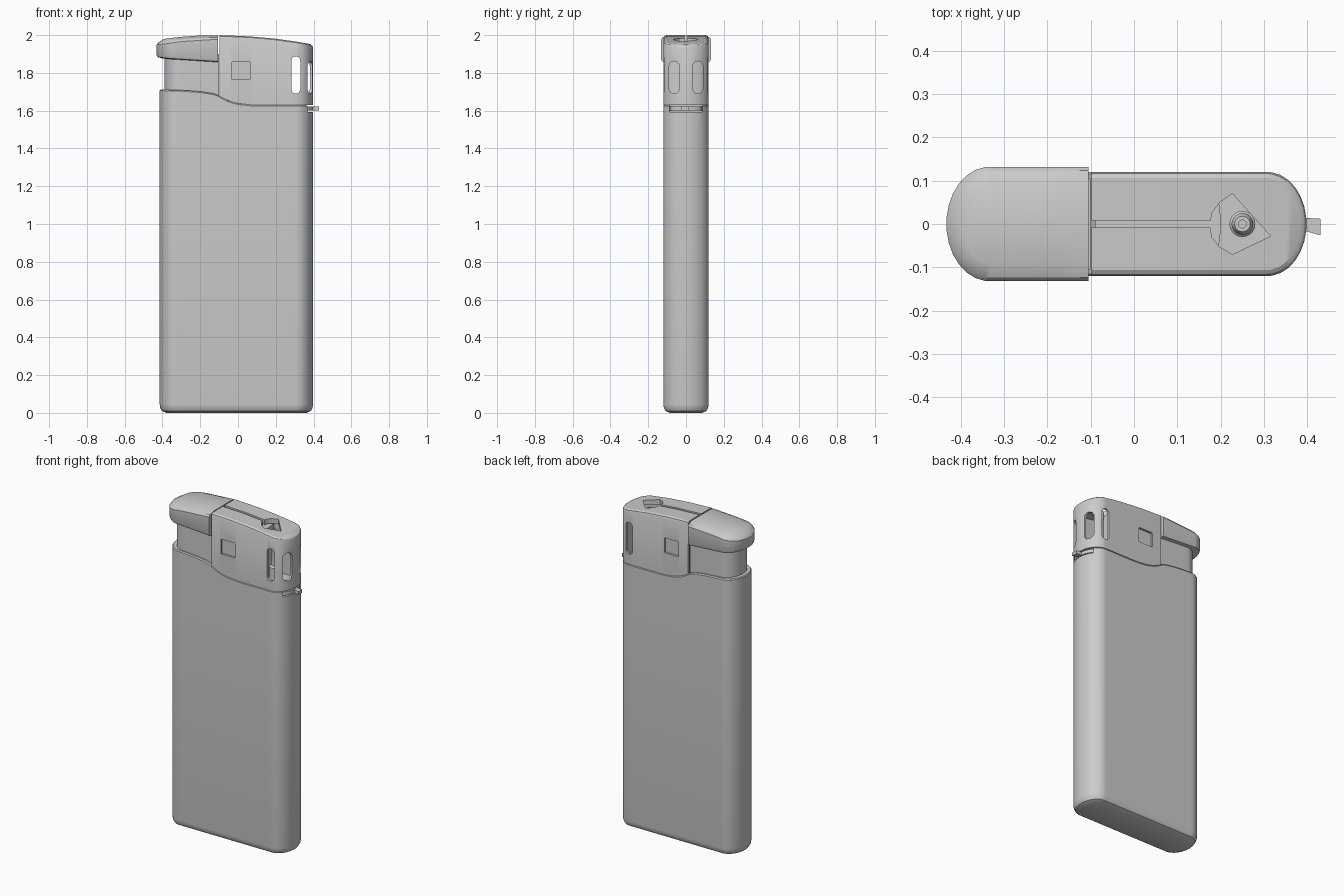
import bpy, bmesh
from math import sin, cos, pi, radians

if "Cube" in bpy.data.objects:
    bpy.data.objects.remove(bpy.data.objects["Cube"])


def curve(*pts):
    """Piecewise height along x."""
    def f(x):
        if x <= pts[0][0]:
            return pts[0][1]
        for (xa, za), (xb, zb) in zip(pts, pts[1:]):
            if x <= xb:
                return za + (zb - za) * (x - xa) / (xb - xa)
        return pts[-1][1]
    return f


def flat(z):
    return lambda x: z


def plus(f, d):
    return lambda x: f(x) + d


def outline(x0, x1, w, rl, rr, d=0, n=7, step=0.03):
    """Plan shape with elliptical ends (radius 0 = square end), inset by d."""
    ang = [(i + 0.5) / n * pi / 2 for i in range(n)]
    xl, xr, h = x0 + rl, x1 - rr, w - d
    cols = [(xl - (rl - d) * cos(a), h * sin(a)) for a in ang] if rl else []
    m = max(1, round((xr - xl) / step))
    cols += [(xl + (xr - xl) * i / m, h) for i in range(m + 1)]
    if rr:
        cols += [(xr + (rr - d) * cos(a), h * sin(a)) for a in reversed(ang)]
    return [(x, -y) for x, y in cols] + [(x, y) for x, y in reversed(cols)]


def finish(bm, name, smooth=True):
    bmesh.ops.recalc_face_normals(bm, faces=bm.faces)
    me = bpy.data.meshes.new(name)
    bm.to_mesh(me)
    bm.free()
    ob = bpy.data.objects.new(name, me)
    bpy.context.collection.objects.link(ob)
    if smooth:
        shade(ob)
    return ob


def shade(ob):
    bpy.ops.object.select_all(action='DESELECT')
    ob.select_set(True)
    bpy.context.view_layer.objects.active = ob
    bpy.ops.object.shade_smooth_by_angle(angle=radians(28))


def shell(name, dims, layers):
    """Stack of outlines: layers are (inset, height function)."""
    bm = bmesh.new()
    rings = [[bm.verts.new((x, y, f(x))) for x, y in outline(*dims, d)] for d, f in layers]
    n = len(rings[0])
    for a, b in zip(rings, rings[1:]):
        for i in range(n):
            j = (i + 1) % n
            bm.faces.new((a[i], a[j], b[j], b[i]))
    for r in (rings[0], rings[-1]):
        for i in range(n // 2 - 1):
            bm.faces.new((r[i], r[i + 1], r[n - 2 - i], r[n - 1 - i]))
    return finish(bm, name)


def prism(name, pts, axis, lo, hi):
    """Polygon extruded along an axis."""
    put = {'x': lambda u, v, t: (t, u, v), 'y': lambda u, v, t: (u, t, v),
           'z': lambda u, v, t: (u, v, t)}[axis]
    bm = bmesh.new()
    a = [bm.verts.new(put(u, v, lo)) for u, v in pts]
    b = [bm.verts.new(put(u, v, hi)) for u, v in pts]
    bm.faces.new(a)
    bm.faces.new(b)
    for i in range(len(a)):
        j = (i + 1) % len(a)
        bm.faces.new((a[i], a[j], b[j], b[i]))
    return finish(bm, name)


def rect(x0, x1, y0, y1):
    return [(x0, y0), (x1, y0), (x1, y1), (x0, y1)]


def pill(c, w, z0, z1, n=8):
    r = w / 2
    top = [(c + r * cos(i * pi / n), z1 - r + r * sin(i * pi / n)) for i in range(n + 1)]
    return top + [(c - r * cos(i * pi / n), z0 + r - r * sin(i * pi / n)) for i in range(n + 1)]


def cut(ob, cutter):
    cutter.hide_render = True
    m = ob.modifiers.new("cut", 'BOOLEAN')
    m.operation, m.solver, m.object = 'DIFFERENCE', 'EXACT', cutter
    bpy.ops.object.select_all(action='DESELECT')
    bpy.context.view_layer.objects.active = ob
    ob.select_set(True)
    bpy.ops.object.modifier_apply(modifier=m.name)
    bpy.data.objects.remove(cutter, do_unlink=True)


def lathe(name, x, prof, n=20):
    bm = bmesh.new()
    rings = [[bm.verts.new((x + r * cos(2 * pi * i / n), r * sin(2 * pi * i / n), z))
              for i in range(n)] for r, z in prof]
    for a, b in zip(rings, rings[1:]):
        for i in range(n):
            bm.faces.new((a[i], a[(i + 1) % n], b[(i + 1) % n], b[i]))
    bm.faces.new(rings[0])
    bm.faces.new(rings[-1])
    return finish(bm, name)


BODY = (-0.415, 0.398, 0.12, 0.09, 0.09)
rim = curve((-0.415, 1.712), (-0.3, 1.709), (-0.2, 1.702), (-0.12, 1.69), (-0.09, 1.672),
            (-0.05, 1.652), (0.0, 1.638), (0.08, 1.63), (0.4, 1.63))
hood_top = curve((-0.1, 2.0), (0.05, 1.994), (0.19, 1.982), (0.3, 1.967), (0.36, 1.957), (0.4, 1.948))

# Fuel tank and collar
shell("fuel_tank", BODY, [(0.035, flat(0)), (0.012, flat(0.01)), (0.003, flat(0.025)),
                          (0, flat(0.045)), (0, flat(1.4))])
collar = shell("collar", BODY, [(0, flat(1.4)), (0, plus(rim, -0.006)), (0.005, rim)])
cut(collar, prism("lever_groove", rect(0.34, 0.5, -0.088, 0.088), 'z', 1.594, 1.7))
shade(collar)

# Flame adjuster
shell("flame_lever", (0.2, 0.397, 0.085, 0.05, 0.05), [(0, flat(1.6)), (0, flat(1.622))])
prism("flame_lever_tab", [(0.38, -0.012), (0.43, -0.026), (0.43, 0.012), (0.38, 0.015)], 'z', 1.601, 1.621)

# Hollow hood
hood = shell("hood", (-0.098, 0.398, 0.12, 0, 0.09),
             [(0, rim), (0, plus(hood_top, -0.016)), (0.004, plus(hood_top, -0.006)), (0.014, hood_top)])
cut(hood, shell("cavity", (-0.2, 0.385, 0.107, 0, 0.08), [(0, flat(1.5)), (0, plus(hood_top, -0.03))]))

# Air slots, square windows and the top keyhole
cut(hood, prism("side_slots", pill(0.306, 0.048, 1.69, 1.888), 'y', -0.3, 0.3))
for s in (-1, 1):
    cut(hood, prism("end_slot", pill(0.063 * s, 0.053, 1.69, 1.862), 'x', 0.335, 0.5))
cut(hood, prism("window", rect(-0.033, 0.064, 1.766, 1.857), 'y', -0.3, 0.3))
cut(hood, prism("keyhole", [(-0.2, -0.008), (0.177, -0.008), (0.179, -0.03), (0.198, -0.053),
                            (0.227, -0.07), (0.315, -0.028), (0.227, 0.07), (0.198, 0.05),
                            (0.18, 0.026), (0.177, 0.008), (-0.2, 0.008)], 'z', 1.91, 2.1))
shade(hood)

# Igniter block inside the hood
shell("igniter_block", (-0.09, 0.2, 0.1, 0, 0.03), [(0, flat(1.6)), (0, flat(1.94))])

# Gas nozzle
lathe("nozzle", 0.25, [(0.03, 1.6), (0.03, 1.72), (0.02, 1.73), (0.02, 1.88), (0.025, 1.89),
                       (0.025, 1.93), (0.018, 1.945), (0.009, 1.945), (0.009, 1.9)])

# Thumb button and its stem
lower = curve((-0.435, 1.885), (-0.38, 1.878), (-0.1, 1.86))
edge = curve((-0.435, 1.948), (-0.39, 1.953), (-0.3, 1.966), (-0.105, 1.978))
crown = curve((-0.42, 1.975), (-0.37, 1.983), (-0.3, 1.991), (-0.2, 1.998), (-0.105, 1.999))
shell("thumb_button", (-0.433, -0.105, 0.132, 0.1, 0),
      [(0.03, plus(lower, -0.004)), (0.006, lower), (0, plus(lower, 0.014)), (0, edge),
       (0.008, plus(edge, 0.011)), (0.04, crown)])
shell("button_stem", (-0.39, -0.1, 0.105, 0.085, 0), [(0, flat(1.6)), (0, flat(1.9))])
